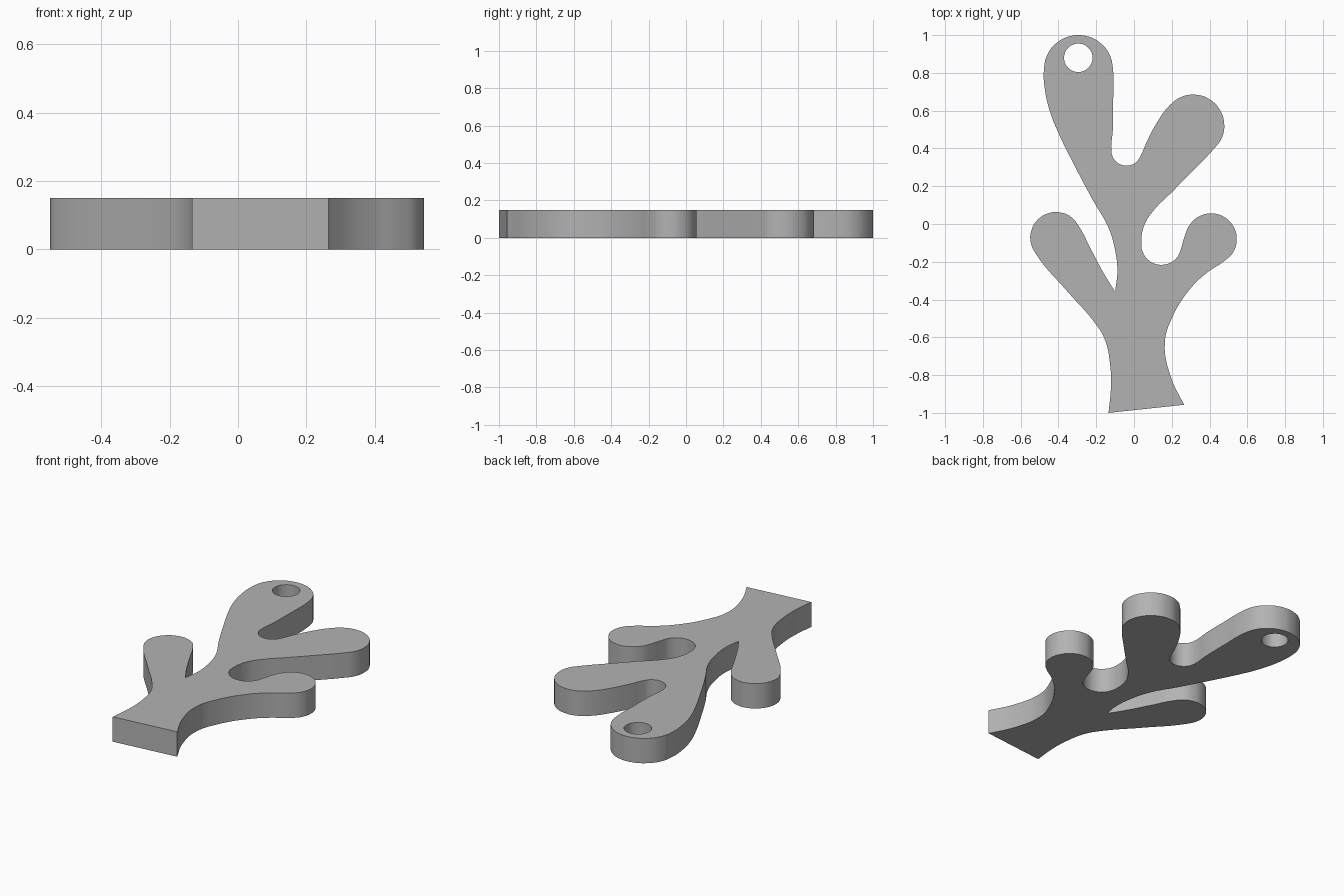
import bpy
import bmesh
from math import cos, sin, radians

cube = bpy.data.objects.get("Cube")
if cube:
    bpy.data.objects.remove(cube)

THICK = 0.15


def arc(cx, cy, r, start, end, steps=7):
    """Smooth points along a circular arc, angles in degrees."""
    angles = [radians(start + (end - start) * i / steps) for i in range(steps + 1)]
    return [(cx + r * cos(a), cy + r * sin(a)) for a in angles]


# Outline, counterclockwise from the cut base of the stem
stem_left, stem_right, crotch = (-0.135, -1.0), (0.265, -0.957), (-0.1, -0.358)
corners = {stem_left, stem_right, crotch}
outline = [stem_left, stem_right, (0.195, -0.81), (0.163, -0.63), (0.2, -0.5), (0.3, -0.34), (0.39, -0.255)]
# lower right branch and the notch above it
outline += arc(0.408, -0.08, 0.136, -60, 145)
outline += [(0.268, -0.065)]
outline += arc(0.145, -0.11, 0.106, -10, -180)
outline += [(0.053, -0.01), (0.1, 0.067), (0.2, 0.168), (0.32, 0.29)]
# upper right branch and the notch beside it
outline += arc(0.313, 0.52, 0.165, -50, 140)
outline += [(0.12, 0.535), (0.07, 0.44)]
outline += arc(-0.04, 0.389, 0.08, -20, -180)
outline += [(-0.112, 0.5), (-0.11, 0.66)]
# tall top branch
outline += arc(-0.294, 0.817, 0.183, 0, 180)
outline += [(-0.47, 0.7), (-0.44, 0.58), (-0.4, 0.482), (-0.31, 0.3), (-0.22, 0.13),
            (-0.135, -0.02), (-0.1, -0.14), (-0.088, -0.25), crotch, (-0.155, -0.27), (-0.23, -0.13)]
# lower left branch back down to the stem
outline += arc(-0.413, -0.073, 0.136, 25, 218)
outline += [(-0.35, -0.36), (-0.21, -0.52), (-0.155, -0.61), (-0.127, -0.74), (-0.122, -0.86)]
hole = arc(-0.295, 0.88, 0.075, 0, 315)


def add_loop(curve, points):
    spline = curve.splines.new("BEZIER")
    spline.bezier_points.add(len(points) - 1)
    spline.use_cyclic_u = True
    spline.resolution_u = 6
    for bp, p in zip(spline.bezier_points, points):
        bp.co = (*p, 0)
        kind = "VECTOR" if p in corners else "AUTO"
        bp.handle_left_type = bp.handle_right_type = kind


# Filled flat curve gives the plate with its hanging hole
curve = bpy.data.curves.new("coral_branch", "CURVE")
curve.dimensions = "2D"
curve.fill_mode = "BOTH"
curve.extrude = THICK / 2
add_loop(curve, outline)
add_loop(curve, hole)
branch = bpy.data.objects.new("coral_branch", curve)
bpy.context.collection.objects.link(branch)
bpy.ops.object.select_all(action="DESELECT")
branch.select_set(True)
bpy.context.view_layer.objects.active = branch
bpy.ops.object.convert(target="MESH")
branch = bpy.context.object

# Weld caps to walls and stand the plate on the floor
bm = bmesh.new()
bm.from_mesh(branch.data)
bmesh.ops.remove_doubles(bm, verts=bm.verts, dist=0.0005)
bmesh.ops.translate(bm, verts=bm.verts, vec=(0, 0, THICK / 2))
bmesh.ops.recalc_face_normals(bm, faces=bm.faces)
bm.to_mesh(branch.data)
bm.free()

# Single plain grey
grey = bpy.data.materials.new("plain_grey")
grey.use_nodes = True
colour = (0.45, 0.45, 0.45, 1)
grey.diffuse_color = colour
grey.node_tree.nodes["Principled BSDF"].inputs["Base Color"].default_value = colour
branch.data.materials.clear()
branch.data.materials.append(grey)
bpy.ops.object.shade_smooth_by_angle(angle=radians(30))
